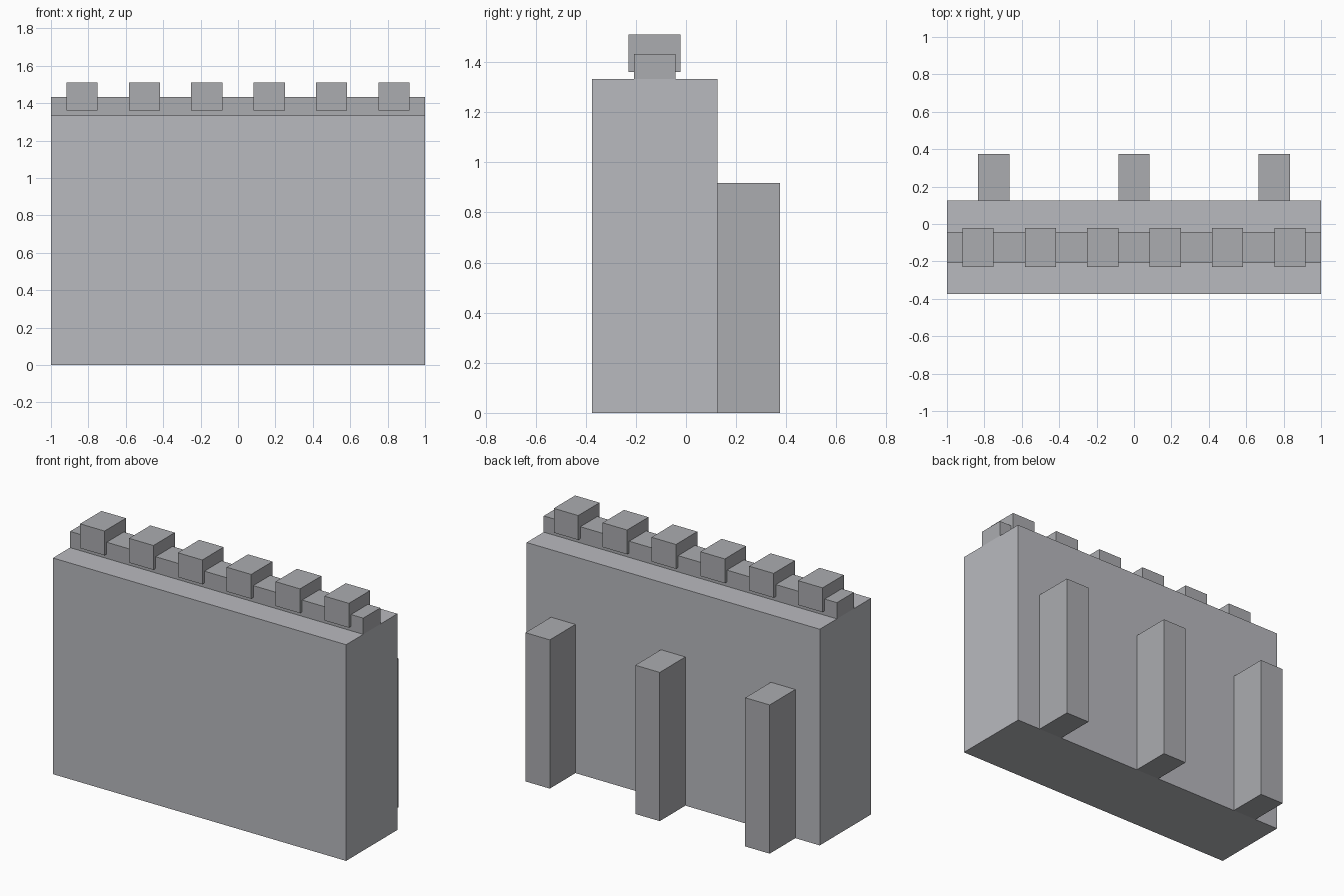
import bpy
import bmesh
from mathutils import Vector

if "Cube" in bpy.data.objects:
    bpy.data.objects.remove(bpy.data.objects["Cube"])


def paint(name, rgb):
    mat = bpy.data.materials.new(name)
    mat.diffuse_color = (*rgb, 1)
    mat.use_nodes = True
    mat.node_tree.nodes["Principled BSDF"].inputs["Base Color"].default_value = mat.diffuse_color
    return mat


def box(name, x, y, z, mat):
    """Axis-aligned box from (min, max) ranges."""
    lo, hi = Vector((x[0], y[0], z[0])), Vector((x[1], y[1], z[1]))
    bm = bmesh.new()
    bmesh.ops.create_cube(bm, size=1)
    bmesh.ops.scale(bm, vec=hi - lo, verts=bm.verts)
    bmesh.ops.translate(bm, vec=(lo + hi) / 2, verts=bm.verts)
    mesh = bpy.data.meshes.new(name)
    bm.to_mesh(mesh)
    bm.free()
    mesh.materials.append(mat)
    obj = bpy.data.objects.new(name, mesh)
    bpy.context.collection.objects.link(obj)
    return obj


HALF = 1 / 12  # half width of merlons and buttresses
stone = paint("stone", (0.485, 0.49, 0.52))
trim = paint("dark_stone", (0.41, 0.415, 0.435))

# Main wall and the low parapet along its top
box("wall", (-1, 1), (-0.375, 0.125), (0, 1.333), stone)
box("parapet", (-1, 1), (-0.208, -0.042), (1.333, 1.433), trim)

# Six merlons capping the parapet
for i in range(6):
    cx = (i - 2.5) / 3
    box(f"merlon_{i + 1}", (cx - HALF, cx + HALF), (-0.229, -0.021), (1.36, 1.51), trim)

# Three buttresses against the back face
for i in range(3):
    cx = (i - 1) * 0.75
    box(f"buttress_{i + 1}", (cx - HALF, cx + HALF), (0.125, 0.375), (0, 0.917), trim)
